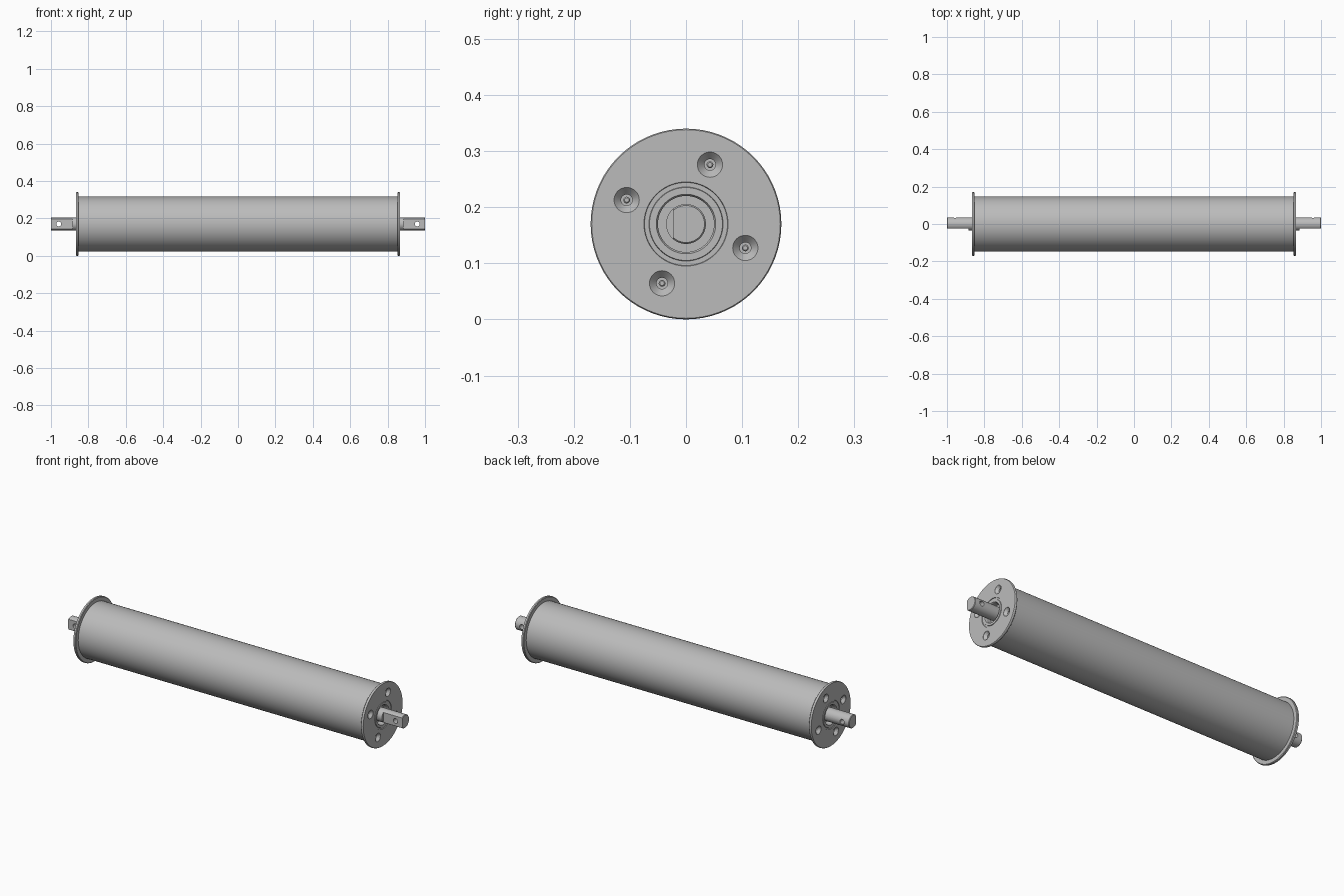
import bpy, bmesh, math
from mathutils import Matrix, Vector

if "Cube" in bpy.data.objects:
    bpy.data.objects.remove(bpy.data.objects["Cube"])

AXIS_Z = 0.17
SEG = 72

steel = bpy.data.materials.new("grey_steel")
steel.use_nodes = True
GREY = (0.5, 0.5, 0.5, 1)
steel.diffuse_color = GREY
steel.node_tree.nodes["Principled BSDF"].inputs["Base Color"].default_value = GREY


def lathe(name, profile, side=1, centre=(0, 0), seg=SEG, closed=False):
    """Revolve (x, radius) points about an axis parallel to x; side -1 mirrors it."""
    bm = bmesh.new()
    rings = []
    for x, r in profile:
        n = seg if r > 0 else 1
        rings.append([bm.verts.new((side * x,
                                    centre[0] + r * math.cos(2 * math.pi * i / seg),
                                    AXIS_Z + centre[1] + r * math.sin(2 * math.pi * i / seg)))
                      for i in range(n)])
    pairs = list(zip(rings, rings[1:]))
    if closed:
        pairs.append((rings[-1], rings[0]))
    for a, b in pairs:
        for i in range(seg):
            j = (i + 1) % seg
            quad = [a[i % len(a)], a[j % len(a)], b[j % len(b)], b[i % len(b)]]
            bm.faces.new(list(dict.fromkeys(quad)))
    return finish(name, bm)


def finish(name, bm):
    bmesh.ops.recalc_face_normals(bm, faces=bm.faces)
    mesh = bpy.data.meshes.new(name)
    bm.to_mesh(mesh)
    bm.free()
    mesh.materials.append(steel)
    ob = bpy.data.objects.new(name, mesh)
    bpy.context.collection.objects.link(ob)
    return ob


def activate(ob):
    bpy.ops.object.select_all(action='DESELECT')
    ob.select_set(True)
    bpy.context.view_layer.objects.active = ob


def cut(ob, cutters):
    """Subtract each cutter, then discard it."""
    for c in cutters:
        activate(ob)
        mod = ob.modifiers.new("cut", 'BOOLEAN')
        mod.operation = 'DIFFERENCE'
        mod.solver = 'EXACT'
        mod.object = c
        bpy.ops.object.modifier_apply(modifier=mod.name)
        bpy.data.objects.remove(c)


def smooth(ob):
    activate(ob)
    bpy.ops.object.shade_smooth_by_angle(angle=math.radians(30))


# Roller tube
smooth(lathe("roller_tube", [(-0.856, 0.147), (0.856, 0.147), (0.856, 0.138), (-0.856, 0.138)],
             closed=True))

# Flanged end caps: rounded rim, shallow bearing step, deep recess round the shaft
CAP = [(0.80, 0), (0.80, 0.137), (0.853, 0.137), (0.853, 0.167), (0.856, 0.170),
       (0.864, 0.170), (0.867, 0.168), (0.867, 0.075), (0.864, 0.074), (0.864, 0.066),
       (0.867, 0.065), (0.867, 0.053), (0.862, 0.050), (0.835, 0.050), (0.835, 0)]
# Countersunk screw hole
SINK = [(0.875, 0), (0.875, 0.0225), (0.866, 0.0225), (0.852, 0.010), (0.835, 0.010), (0.835, 0)]
# Screw tip at the bottom of each hole
TIP = [(0.83, 0), (0.83, 0.006), (0.846, 0.006), (0.848, 0.004), (0.848, 0)]

for side, word in ((1, "left"), (-1, "right")):
    cap = lathe(word + "_flange_cap", CAP, side)
    spots = [(0.114 * math.cos(math.radians(68 + 90 * k)),
              0.114 * math.sin(math.radians(68 + 90 * k))) for k in range(4)]
    cut(cap, [lathe("hole_cutter", SINK, side, p, 32) for p in spots])
    smooth(cap)
    for k, p in enumerate(spots):
        smooth(lathe(f"{word}_screw_tip_{k + 1}", TIP, side, p, 20))

# Shaft with bevelled ends, a flat on the front of each end, and cross holes
shaft = lathe("shaft", [(-1, 0), (-1, 0.033), (-0.997, 0.0355), (0.997, 0.0355), (1, 0.033), (1, 0)])
cutters = []
for side in (1, -1):
    bm = bmesh.new()
    bmesh.ops.create_cube(bm, size=1, matrix=Matrix.Translation((side * 0.986, -0.073, AXIS_Z))
                          @ Matrix.Diagonal((0.2, 0.1, 0.2, 1)))
    cutters.append(finish("flat_cutter", bm))
    bm = bmesh.new()
    bmesh.ops.create_cone(bm, cap_ends=True, segments=32, radius1=0.013, radius2=0.013, depth=0.2,
                          matrix=Matrix.Translation((side * 0.958, 0, AXIS_Z))
                          @ Matrix.Rotation(math.pi / 2, 4, 'X'))
    cutters.append(finish("cross_hole_cutter", bm))
cut(shaft, cutters)
smooth(shaft)
